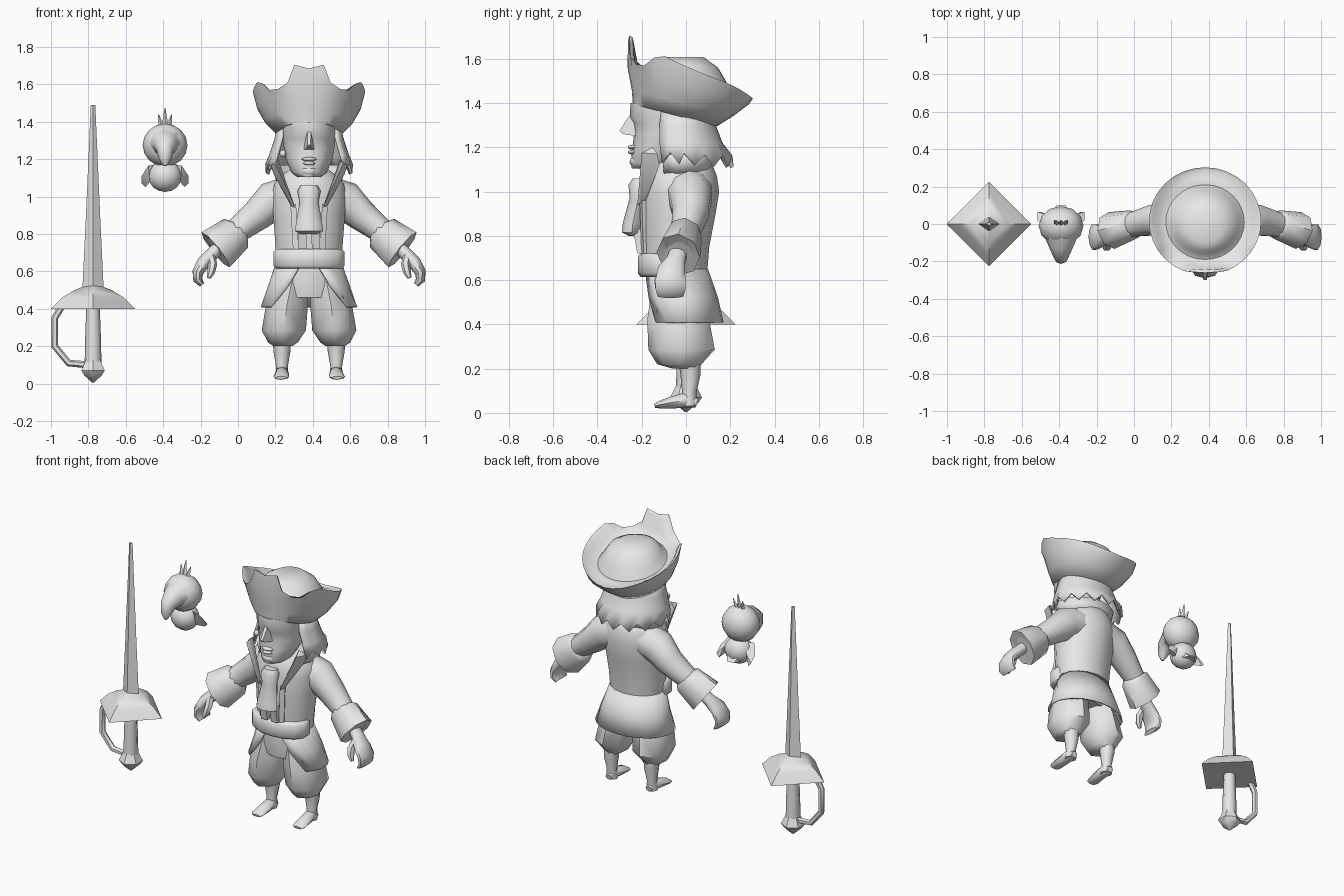
import bpy, bmesh, math
from mathutils import Vector as V

CX = 0.38  # centre line of the figure
grey = bpy.data.materials.new("plain_light_grey")
grey.diffuse_color = (0.8, 0.8, 0.8, 1)


def finish(name, bm, x=CX, mirror=False, angle=50, thick=0):
    bmesh.ops.recalc_face_normals(bm, faces=bm.faces)
    me = bpy.data.meshes.new(name)
    bm.to_mesh(me)
    bm.free()
    ob = bpy.data.objects.new(name, me)
    bpy.context.collection.objects.link(ob)
    ob.location.x = x
    me.materials.append(grey)
    for o in bpy.context.selected_objects:
        o.select_set(False)
    ob.select_set(True)
    bpy.context.view_layer.objects.active = ob
    bpy.ops.object.shade_smooth_by_angle(angle=math.radians(angle))
    if thick:
        ob.modifiers.new("thickness", 'SOLIDIFY').thickness = thick
    if mirror:
        m = ob.modifiers.new("mirror", 'MIRROR')
        m.use_mirror_merge = False
    return ob


def loft(name, rings, closed=True, caps=True, **kw):
    """Skin a stack of point rings."""
    bm = bmesh.new()
    vs = [[bm.verts.new(p) for p in r] for r in rings]
    n = len(vs[0])
    for a, b in zip(vs, vs[1:]):
        for i in range(n if closed else n - 1):
            j = (i + 1) % n
            bm.faces.new((a[i], a[j], b[j], b[i]))
    if caps and closed:
        bm.faces.new(vs[0])
        bm.faces.new(vs[-1])
    return finish(name, bm, **kw)


def oval(z, rx, cy, ry, n=12, cx=0, tilt=0):
    """Horizontal ring; tilt lowers the back and lifts the front."""
    out = []
    for i in range(n):
        a = 2 * math.pi * i / n
        out.append(V((cx + rx * math.sin(a), cy + ry * math.cos(a), z - tilt * math.cos(a))))
    return out


def tube(name, pts, n=8, ref=(0, 1, 0), **kw):
    """Sweep ovals along (x, y, z, radius across ref[, radius along ref])."""
    P = [V(p[:3]) for p in pts]
    rings = []
    for i, p in enumerate(pts):
        d = (P[min(i + 1, len(P) - 1)] - P[max(i - 1, 0)]).normalized()
        u = V(ref).cross(d).normalized()
        w = d.cross(u)
        rings.append([P[i] + u * p[3] * math.cos(2 * math.pi * k / n)
                      + w * p[-1] * math.sin(2 * math.pi * k / n) for k in range(n)])
    return loft(name, rings, **kw)


def ball(name, c, r, x=CX, seg=12, **kw):
    bm = bmesh.new()
    bmesh.ops.create_uvsphere(bm, u_segments=seg, v_segments=8, radius=1)
    for v in bm.verts:
        v.co = V((v.co.x * r[0] + c[0], v.co.y * r[1] + c[1], v.co.z * r[2] + c[2]))
    return finish(name, bm, x=x, **kw)


def wedge(name, pts, **kw):
    """Convex hull of a few points, for small faceted pieces."""
    bm = bmesh.new()
    for p in pts:
        bm.verts.new(p)
    bmesh.ops.convex_hull(bm, input=bm.verts)
    return finish(name, bm, **kw)


# --- sword ---
SX = -0.775
loft("blade", [oval(z, rx, 0, ry, 4) for z, rx, ry in
               ((0.48, 0.058, 0.04), (0.9, 0.038, 0.026), (1.49, 0.012, 0.01))], x=SX, angle=25)
loft("sword_guard", [oval(z, r, 0, r, 4) for z, r in
                     ((0.4, 0.225), (0.46, 0.165), (0.5, 0.1), (0.535, 0.01))], x=SX, angle=40)
loft("sword_grip", [oval(z, r, 0, r, 8) for z, r in
                    ((0.41, 0.036), (0.25, 0.042), (0.11, 0.045))], x=SX)
loft("pommel", [oval(z, r, 0, r, 6) for z, r in
                ((0.135, 0.04), (0.07, 0.072), (0.045, 0.055), (0.005, 0.006))], x=SX)
tube("hand_loop", [(x, 0, z, 0.019) for x, z in
                   ((-0.17, 0.41), (-0.205, 0.35), (-0.205, 0.2), (-0.13, 0.11), (-0.02, 0.1))],
     n=6, x=SX)

# --- parrot ---
BX = -0.39
ball("bird_head", (0, -0.01, 1.275), (0.12, 0.105, 0.115), x=BX)
tube("beak", [(0, -0.04, 1.285, 0.09, 0.1), (0, -0.12, 1.28, 0.062, 0.066),
              (0, -0.165, 1.25, 0.052, 0.046), (0, -0.185, 1.2, 0.03, 0.033),
              (0, -0.19, 1.165, 0.008, 0.01)], ref=(1, 0, 0), x=BX)
ball("bird_body", (0, 0.01, 1.11), (0.09, 0.08, 0.085), x=BX)
wedge("wing", [V(p) for p in ((0.06, 0.0, 1.17), (0.09, -0.02, 1.165), (0.125, 0.02, 1.11),
                              (0.08, 0.0, 1.08), (0.125, 0.065, 1.07), (0.105, 0.065, 1.05),
                              (0.08, 0.05, 1.12))], x=BX, mirror=True)
wedge("tail", [V((x, 0.05, z)) for x in (-0.05, 0.05) for z in (1.06, 1.12)]
      + [V((-0.025, 0.1, 1.06)), V((0.025, 0.1, 1.06))], x=BX)
for dx, z in ((-0.035, 1.44), (0, 1.475), (0.035, 1.44)):
    loft("crest_feather", [oval(1.365, 0.02, 0.0, 0.016, 4, dx * 0.5),
                           oval(z, 0.002, 0.02, 0.002, 4, dx)], x=BX)

# --- hat: outside wall, scalloped rim with a front flap, dish and crown ---
rim_z = [1.42, 1.425, 1.437, 1.455, 1.475, 1.495, 1.515, 1.535, 1.56,
         1.585, 1.612, 1.605, 1.57, 1.575, 1.61, 1.705, 1.685]
rim, lip = [], []
for i in range(32):
    a, k = 2 * math.pi * i / 32, min(i, 32 - i)
    x, y = 0.3 * math.sin(a) * (1.35 if k == 15 else 1), 0.015 + 0.288 * math.cos(a)
    if k > 14:
        y += 0.012
    rim.append(V((x, y, rim_z[k])))
    lip.append(V((x * 0.94, y * 0.94, rim_z[k] - 0.01)))
loft("hat", [oval(1.345, 0.18, -0.05, 0.19, 32, tilt=0.05),
             oval(1.40, 0.235, -0.015, 0.23, 32, tilt=0.058),
             oval(1.48, 0.28, 0.01, 0.275, 32, tilt=0.085), rim, lip,
             oval(1.505, 0.25, 0.005, 0.24, 32, tilt=0.07),
             oval(1.49, 0.21, 0.01, 0.2, 32, tilt=0.055),
             oval(1.53, 0.178, 0.01, 0.17, 32, tilt=0.03),
             oval(1.575, 0.15, 0.0, 0.145, 32, tilt=0.015),
             oval(1.607, 0.09, -0.01, 0.09, 32)], angle=60)

# --- head and face ---
loft("head", [oval(z, rx, cy, ry, 12) for z, rx, cy, ry in
              ((1.105, 0.065, -0.15, 0.095), (1.13, 0.095, -0.13, 0.12), (1.2, 0.125, -0.10, 0.142),
               (1.26, 0.135, -0.09, 0.145), (1.31, 0.14, -0.09, 0.15), (1.335, 0.143, -0.09, 0.165),
               (1.40, 0.15, -0.08, 0.17))], angle=60)
loft("neck", [oval(z, 0.085, -0.06, 0.09, 10) for z in (1.05, 1.2)])
wedge("nose", [V((s * x, y, z)) for s in (-1, 1) for x, y, z in
               ((0.03, -0.22, 1.25), (0.012, -0.22, 1.35), (0.012, -0.285, 1.26),
                (0.008, -0.3, 1.275), (0.01, -0.255, 1.345))], angle=60)
for z, w in ((1.2, 0.04), (1.178, 0.032)):
    ball("lip", (0, -0.238, z), (w, 0.025, 0.011), seg=8)
ball("chin", (0, -0.21, 1.135), (0.05, 0.045, 0.032), seg=8)
ball("earring", (-0.14, -0.15, 1.23), (0.018, 0.018, 0.02), seg=8)

# --- hair: curtain wrapped round the back with ragged ends ---
hair = []
for z, rx, yb, fy in ((1.39, 0.165, 0.11, -0.11), (1.3, 0.188, 0.135, -0.12),
                      (1.22, 0.215, 0.165, -0.12), (1.14, 0.235, 0.215, -0.11)):
    row = []
    for i in range(21):
        a = math.radians(-125 + 12.5 * i)
        y = -0.02 + (yb + 0.02) * math.cos(a) if abs(a) < 1.57 else fy * abs(math.cos(a)) / 0.574
        jag = 0
        if z < 1.16:
            jag = (0.025 if i % 2 else -0.025) - 0.012 * math.cos(a) + 0.01
        row.append(V((rx * math.sin(a), y, z + jag)))
    hair.append(row)
loft("hair", hair, closed=False, thick=0.015, angle=60)

# --- coat body, collar and neckcloth ---
loft("coat_body", [oval(z, rx, cy, ry, 14) for z, rx, cy, ry in
                   ((0.62, 0.175, -0.045, 0.14), (0.75, 0.185, -0.045, 0.15),
                    (0.88, 0.195, -0.035, 0.165), (1.0, 0.205, -0.025, 0.175),
                    (1.07, 0.19, -0.025, 0.165), (1.12, 0.14, -0.025, 0.145),
                    (1.15, 0.10, -0.04, 0.10))], angle=60)
wedge("collar", [V(p) for p in ((0.165, -0.15, 1.2), (0.205, -0.13, 1.17), (0.18, -0.2, 1.175),
                                (0.19, -0.12, 1.12), (0.075, -0.22, 0.94), (0.095, -0.205, 0.95),
                                (0.085, -0.185, 0.95))], mirror=True)
loft("collar_back", [[V((r * math.sin(a), -0.03 + r * 0.8 * math.cos(a), z))
                      for a in [math.radians(-120 + 24 * i) for i in range(11)]]
                     for z, r in ((1.08, 0.16), (1.17, 0.185))], closed=False, thick=0.015)
wedge("lapel_edge", [V(p) for p in ((0.07, -0.21, 0.96), (0.1, -0.2, 0.96), (0.085, -0.17, 0.96),
                                    (0.055, -0.2, 0.7), (0.085, -0.19, 0.7), (0.07, -0.16, 0.7))],
      mirror=True)
loft("neckcloth", [oval(z, rx, cy, ry, 8) for z, rx, cy, ry in
                   ((1.06, 0.045, -0.205, 0.035), (1.03, 0.062, -0.21, 0.05),
                    (0.97, 0.05, -0.215, 0.04), (0.86, 0.07, -0.24, 0.045),
                    (0.815, 0.075, -0.245, 0.045), (0.8, 0.05, -0.23, 0.03))])
wedge("neckcloth_tail", [V((x, y, 0.83)) for x in (0.012, 0.055) for y in (-0.24, -0.19)]
      + [V((x, y, 0.72)) for x in (0.015, 0.06) for y in (-0.22, -0.18)], mirror=True)

# --- belt, showing only across the front ---
loft("belt", [oval(z, rx, -0.1, ry, 14) for z, rx, ry in
              ((0.615, 0.18, 0.105), (0.63, 0.195, 0.118), (0.705, 0.195, 0.118), (0.72, 0.18, 0.105))])

# --- coat skirt, open at the front ---
skirt = []
for z, rx, cy, ry, gap in ((0.65, 0.178, -0.045, 0.145, 12), (0.52, 0.22, -0.025, 0.17, 32),
                           (0.41, 0.26, -0.02, 0.19, 52)):
    skirt.append([V((rx * math.sin(a), cy - ry * math.cos(a), z)) for a in
                  [math.radians(gap + (360 - 2 * gap) * i / 16) for i in range(17)]])
loft("coat_skirt", skirt, closed=False, thick=0.01)

# --- breeches, shins and feet ---
loft("breeches_hips", [oval(z, rx, -0.04, ry, 12) for z, rx, ry in
                       ((0.64, 0.16, 0.125), (0.54, 0.18, 0.13), (0.46, 0.15, 0.12))])
loft("breeches_leg", [oval(z, rx, cy, ry, 8, cx) for z, rx, cy, ry, cx in
                      ((0.56, 0.08, -0.045, 0.11, 0.09), (0.42, 0.112, -0.035, 0.14, 0.118),
                       (0.285, 0.118, -0.02, 0.15, 0.135), (0.22, 0.08, -0.03, 0.1, 0.14),
                       (0.2, 0.05, 0.0, 0.06, 0.14))], mirror=True)
loft("shin", [oval(z, rx, cy, ry, 8, 0.145) for z, rx, cy, ry in
              ((0.24, 0.05, 0.015, 0.05), (0.17, 0.045, 0.02, 0.045), (0.09, 0.031, 0.015, 0.032),
               (0.03, 0.036, 0.012, 0.036))], mirror=True)
tube("foot", [(0.145, 0.05, 0.045, 0.02, 0.022), (0.145, 0.0, 0.058, 0.036, 0.036),
              (0.147, -0.07, 0.046, 0.026, 0.04), (0.15, -0.12, 0.037, 0.017, 0.042),
              (0.15, -0.142, 0.031, 0.009, 0.03)], ref=(1, 0, 0), mirror=True)

# --- arms, cuffs and hands ---
tube("sleeve", [(0.1, 0.01, 1.0, 0.11), (0.2, 0.02, 0.975, 0.105, 0.1), (0.28, 0.02, 0.9, 0.085),
                (0.37, 0.0, 0.83, 0.07), (0.45, -0.02, 0.76, 0.065)], n=10, mirror=True, angle=60)
tube("cuff", [(0.375, 0.0, 0.82, 0.07), (0.39, -0.005, 0.805, 0.1, 0.08),
              (0.5, -0.035, 0.715, 0.12, 0.1), (0.49, -0.03, 0.725, 0.075, 0.065)],
     n=8, mirror=True)
tube("hand", [(0.47, -0.03, 0.74, 0.035, 0.04), (0.52, -0.045, 0.69, 0.036, 0.045),
              (0.565, -0.065, 0.645, 0.036, 0.065), (0.595, -0.07, 0.595, 0.03, 0.072),
              (0.595, -0.07, 0.555, 0.025, 0.07), (0.572, -0.07, 0.528, 0.014, 0.06)],
     n=10, mirror=True)
tube("thumb", [(0.525, -0.075, 0.68, 0.024), (0.515, -0.11, 0.635, 0.024),
               (0.525, -0.125, 0.595, 0.021), (0.537, -0.13, 0.565, 0.011)], n=6, mirror=True)
